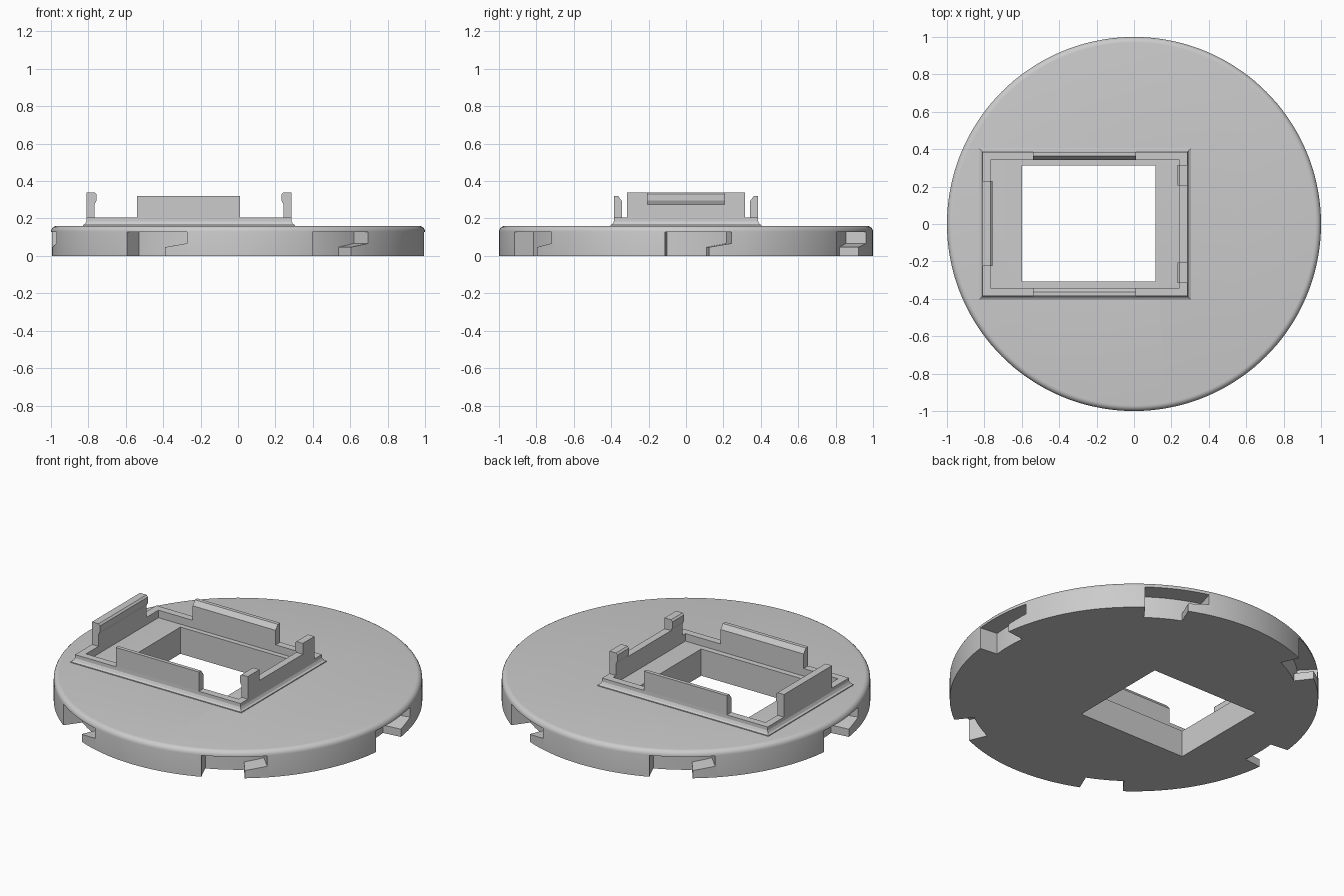
import bpy, bmesh, math
from mathutils import Vector

cube = bpy.data.objects.get("Cube")
if cube:
    bpy.data.objects.remove(cube, do_unlink=True)

grey = bpy.data.materials.new("plain_grey")
grey.use_nodes = True
grey.diffuse_color = (0.6, 0.6, 0.6, 1)
grey.node_tree.nodes["Principled BSDF"].inputs["Base Color"].default_value = (0.6, 0.6, 0.6, 1)


def make_object(name, bm):
    bmesh.ops.recalc_face_normals(bm, faces=bm.faces)
    mesh = bpy.data.meshes.new(name)
    bm.to_mesh(mesh)
    bm.free()
    mesh.materials.append(grey)
    ob = bpy.data.objects.new(name, mesh)
    bpy.context.collection.objects.link(ob)
    return ob


def loft(bm, loops, closed=False):
    """Skin a row of point loops; cap the ends unless the row is closed."""
    rows = [[bm.verts.new(p) for p in loop] for loop in loops]
    n = len(rows[0])
    pairs = list(zip(rows, rows[1:]))
    if closed:
        pairs.append((rows[-1], rows[0]))
    else:
        bm.faces.new(rows[0])
        bm.faces.new(rows[-1])
    for a, b in pairs:
        for i in range(n):
            j = (i + 1) % n
            bm.faces.new((a[i], a[j], b[j], b[i]))


def polar(r, deg, z):
    a = math.radians(deg)
    return Vector((r * math.cos(a), r * math.sin(a), z))


def smooth(ob):
    bpy.ops.object.select_all(action='DESELECT')
    ob.select_set(True)
    bpy.context.view_layer.objects.active = ob
    bpy.ops.object.shade_smooth_by_angle(angle=math.radians(30))


# Disc with a rounded upper edge
TOP, ROUND, SEGMENTS = 0.16, 0.03, 144
outline = [(1, 0)]
for k in range(6):
    a = math.radians(18 * k)
    outline.append((1 - ROUND + ROUND * math.cos(a), TOP - ROUND + ROUND * math.sin(a)))
bm = bmesh.new()
loft(bm, [[polar(r, 360 * i / SEGMENTS, z) for i in range(SEGMENTS)] for r, z in outline])
disc = make_object("disc", bm)


# Cutters: six bayonet entries, six ramped slots, one rectangular opening
def notch_cutter(name, a0, a1, z0, z1, top):
    bm = bmesh.new()
    for k in range(6):
        loops = []
        for i in range(9):
            t = i / 8
            deg = 233.5 + 60 * k + a0 + (a1 - a0) * t
            low = z0 + (z1 - z0) * t
            loops.append([polar(r, deg, z) for r, z in
                          ((0.89, low), (1.2, low), (1.2, top), (0.89, top))])
        loft(bm, loops)
    return make_object(name, bm)


def rectangle(x0, x1, y0, y1, z):
    return [(x0, y0, z), (x1, y0, z), (x1, y1, z), (x0, y1, z)]


bm = bmesh.new()
loft(bm, [rectangle(-0.6, 0.115, -0.308, 0.312, z) for z in (-0.2, 0.4)])
cutters = [make_object("opening_cutter", bm),
           notch_cutter("entry_cutter", 0, 13.6, -0.1, -0.1, 0.128),
           notch_cutter("slot_cutter", 13, 20.6, 0.045, 0.067, 0.128)]
bpy.context.view_layer.objects.active = disc
for cutter in cutters:
    cutter.hide_render = True
    mod = disc.modifiers.new("cut", 'BOOLEAN')
    mod.object = cutter
    mod.solver = 'EXACT'
    bpy.ops.object.modifier_apply(modifier=mod.name)
    bpy.data.objects.remove(cutter, do_unlink=True)
smooth(disc)

# Raised rectangular frame with a flared foot
X0, X1, HALF_Y = -0.81, 0.286, 0.385
profile = [(0.018, 0.155), (0.018, 0.165), (0.008, 0.171), (0.001, 0.185),
           (0, 0.205), (-0.043, 0.205), (-0.043, 0.155)]
bm = bmesh.new()
loft(bm, [rectangle(X0 - d, X1 + d, -HALF_Y - d, HALF_Y + d, z) for d, z in profile], closed=True)
make_object("frame", bm)


# Upright clips: a profile of (inward depth, height) drawn out along one side
def clip(name, profile, side, t0, t1):
    place = {"front": lambda d, t, z: (t, -HALF_Y + d, z),
             "back": lambda d, t, z: (t, HALF_Y - d, z),
             "right": lambda d, t, z: (X0 + d, t, z),
             "left": lambda d, t, z: (X1 - d, t, z)}[side]
    bm = bmesh.new()
    loft(bm, [[place(d, t, z) for d, z in profile] for t in (t0, t1)])
    return make_object(name, bm)


chamfered = [(0, 0.19), (0, 0.32), (0.022, 0.32), (0.043, 0.292), (0.043, 0.19)]
hooked = [(0, 0.19), (0, 0.34), (0.043, 0.34), (0.053, 0.33),
          (0.053, 0.295), (0.043, 0.275), (0.043, 0.19)]
sill = [(0, 0.19), (0, 0.275), (0.043, 0.275), (0.043, 0.19)]

for side in ("front", "back"):
    clip(side + "_guide_wall", chamfered, side, -0.54, 0.01)
clip("right_hook_wall", hooked, "right", -0.225, 0.23)
clip("left_front_hook", hooked, "left", -0.315, -0.205)
clip("left_back_hook", hooked, "left", 0.205, 0.315)
clip("left_sill", sill, "left", -0.205, 0.205)
